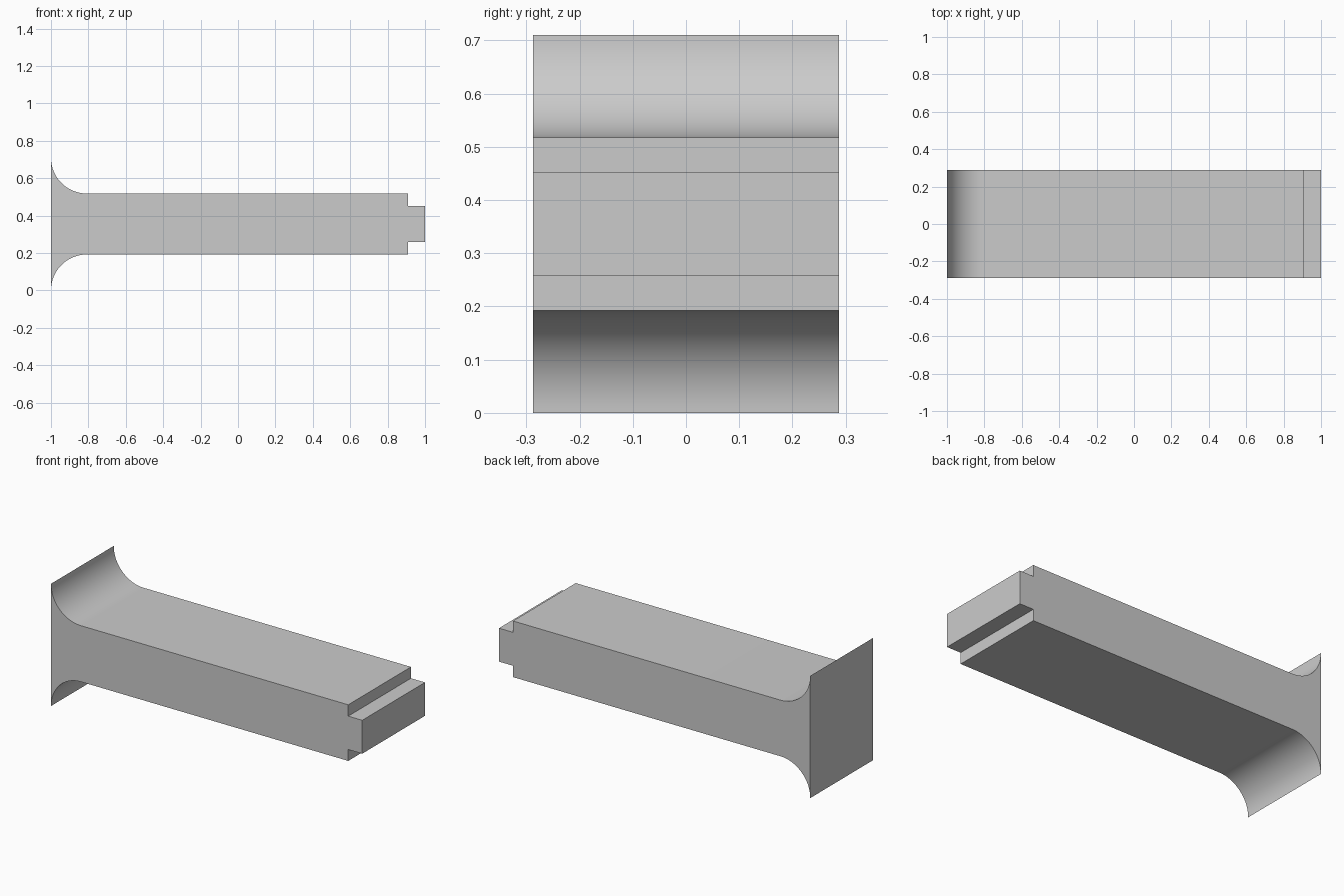
import bpy, bmesh, math

cube = bpy.data.objects.get("Cube")
if cube:
    bpy.data.objects.remove(cube, do_unlink=True)

# Main dimensions
MID_Z = 0.355        # centre height
HALF_WIDTH = 0.288   # half extent along y
BODY = 0.163         # half height of the beam
TENON = 0.097        # half height of the end tongue
FLARE = 0.355        # half height of the end plate
SHOULDER = 0.91      # where the tongue starts
STEPS = 24

# Plain grey material
grey = bpy.data.materials.new("plain grey")
grey.use_nodes = True
colour = (0.6, 0.6, 0.6, 1)
grey.diffuse_color = colour
grey.node_tree.nodes["Principled BSDF"].inputs["Base Color"].default_value = colour

# Upper half of the profile: concave flare, beam, stepped tongue
radius = FLARE - BODY
upper = []
for i in range(STEPS + 1):
    a = math.pi / 2 * i / STEPS
    upper.append((-1 + radius * (1 - math.cos(a)), FLARE - radius * math.sin(a)))
upper += [(SHOULDER, BODY), (SHOULDER, TENON), (1, TENON)]
profile = upper + [(x, -z) for x, z in reversed(upper)]

# Extrude the mirrored profile across the width
bm = bmesh.new()
face = bm.faces.new([bm.verts.new((x, -HALF_WIDTH, MID_Z + z)) for x, z in profile])
ext = bmesh.ops.extrude_face_region(bm, geom=[face])
moved = [v for v in ext["geom"] if isinstance(v, bmesh.types.BMVert)]
bmesh.ops.translate(bm, verts=moved, vec=(0, 2 * HALF_WIDTH, 0))
bmesh.ops.recalc_face_normals(bm, faces=bm.faces)

mesh = bpy.data.meshes.new("flared_beam")
bm.to_mesh(mesh)
bm.free()
mesh.materials.append(grey)
beam = bpy.data.objects.new("flared_beam", mesh)
bpy.context.collection.objects.link(beam)

# Smooth the flare, keep the corners sharp
bpy.ops.object.select_all(action="DESELECT")
beam.select_set(True)
bpy.context.view_layer.objects.active = beam
bpy.ops.object.shade_smooth_by_angle(angle=math.radians(30))
